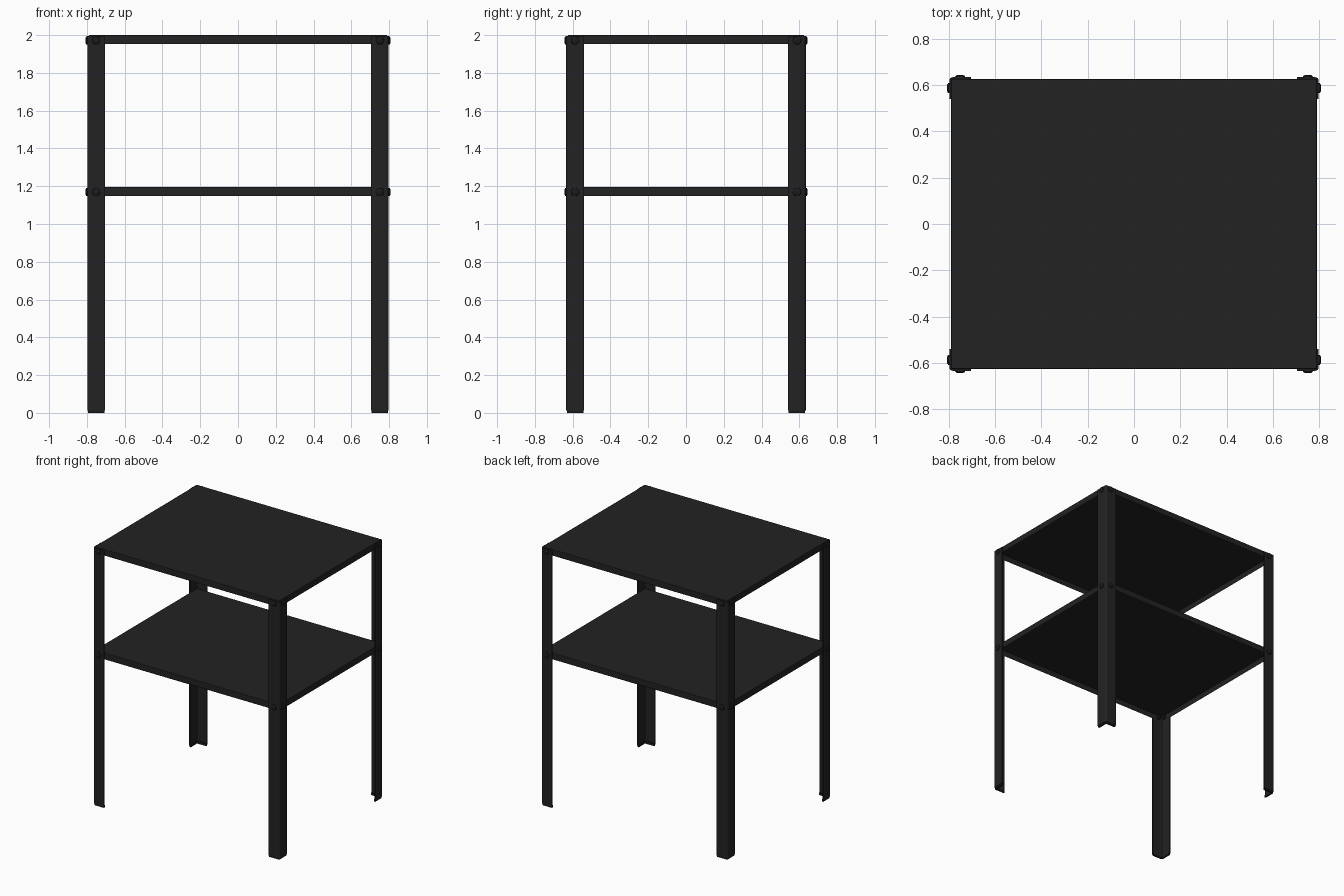
import bpy, bmesh, math
from mathutils import Matrix, Vector

cube = bpy.data.objects.get("Cube")
if cube:
    bpy.data.objects.remove(cube, do_unlink=True)

HX, HY = 0.798, 0.634      # outer half size over the legs
T = 0.008                  # sheet thickness
FLANGE = 0.094             # width of each leg flange
SHELVES = {"top_shelf": 2.0, "lower_shelf": 1.197}
RIM = 0.05                 # shelf rim depth


def material(name, rgb):
    m = bpy.data.materials.new(name)
    m.use_nodes = True
    m.diffuse_color = (*rgb, 1)
    m.node_tree.nodes["Principled BSDF"].inputs["Base Color"].default_value = (*rgb, 1)
    return m


STEEL = material("black_steel", (0.016, 0.016, 0.016))
BOLT = material("bolt_black", (0.011, 0.011, 0.011))
RUBBER = material("foot_black", (0.011, 0.011, 0.011))


def make(name, bm, mat, smooth=True):
    bmesh.ops.recalc_face_normals(bm, faces=bm.faces)
    me = bpy.data.meshes.new(name)
    bm.to_mesh(me)
    bm.free()
    me.materials.append(mat)
    ob = bpy.data.objects.new(name, me)
    bpy.context.collection.objects.link(ob)
    if smooth:
        bpy.ops.object.select_all(action='DESELECT')
        ob.select_set(True)
        bpy.context.view_layer.objects.active = ob
        bpy.ops.object.shade_smooth_by_angle(angle=math.radians(35))
    return ob


def arc(cx, cy, r, steps=5):
    """Quarter bend from the +x side round to the +y side."""
    return [(cx + r * math.cos(a), cy + r * math.sin(a))
            for a in (math.pi / 2 * i / steps for i in range(steps + 1))]


def prism(bm, points, z0, z1):
    face = bm.faces.new([bm.verts.new((x, y, z0)) for x, y in points])
    out = bmesh.ops.extrude_face_region(bm, geom=[face])
    top = [v for v in out["geom"] if isinstance(v, bmesh.types.BMVert)]
    bmesh.ops.translate(bm, verts=top, vec=(0, 0, z1 - z0))


def angle_profile(inset, thick, width):
    """L-shaped section with a rounded bend at the +x +y corner."""
    x, y, r = HX - inset, HY - inset, 0.014
    outer = arc(x - r, y - r, r)
    inner = arc(x - r, y - r, max(r - thick, 0.003))
    xi, yi = inner[0][0], inner[-1][1]
    return ([(x, HY - width)] + outer + [(HX - width, y), (HX - width, yi)]
            + inner[::-1] + [(xi, HY - width)])


# Shelves: sheet trays with rims folded down
for name, z in SHELVES.items():
    bm = bmesh.new()
    bmesh.ops.create_cube(bm, size=1)
    bmesh.ops.scale(bm, verts=bm.verts, vec=(2 * (HX - T), 2 * (HY - T), RIM))
    bmesh.ops.translate(bm, verts=bm.verts, vec=(0, 0, z - RIM / 2))
    bm.faces.ensure_lookup_table()
    under = min(bm.faces, key=lambda f: f.calc_center_median().z)
    bmesh.ops.inset_region(bm, faces=[under], thickness=T)
    bmesh.ops.translate(bm, verts=under.verts, vec=(0, 0, RIM - T))
    tray = make(name, bm, STEEL, smooth=False)
    bevel = tray.modifiers.new("folded_edges", 'BEVEL')
    bevel.width = 0.003
    bevel.segments = 2


def add_bolt(bm, pos, outward):
    """Domed head outside, hexagonal nut inside the rim."""
    rot = Vector((0, 0, 1)).rotation_difference(outward).to_matrix().to_4x4()
    place = Matrix.Translation(pos) @ rot
    for r1, r2, depth, sides, off in ((0.022, 0.021, 0.005, 20, 0.0025),
                                      (0.021, 0.013, 0.005, 20, 0.0075),
                                      (0.017, 0.017, 0.012, 6, -2 * T - 0.006)):
        bmesh.ops.create_cone(bm, cap_ends=True, segments=sides, radius1=r1,
                              radius2=r2, depth=depth,
                              matrix=place @ Matrix.Translation((0, 0, off)))


# Corner legs, feet and bolts, mirrored to all four corners
for sx, side in ((1, "left"), (-1, "right")):
    for sy, end in ((-1, "front"), (1, "back")):
        flip = Matrix.Diagonal((sx, sy, 1, 1))
        tag = end + "_" + side

        leg = bmesh.new()
        prism(leg, angle_profile(0, T, FLANGE), 0.012, 1.994)
        foot = bmesh.new()
        prism(foot, angle_profile(0.003, 0.012, FLANGE - 0.003), 0, 0.018)
        bolts = bmesh.new()
        for z in SHELVES.values():
            zc = z - 0.028
            add_bolt(bolts, Vector((HX, HY - 0.047, zc)), Vector((1, 0, 0)))
            add_bolt(bolts, Vector((HX - 0.047, HY, zc)), Vector((0, 1, 0)))

        for part, bm, mat in (("leg", leg, STEEL), ("foot", foot, RUBBER),
                              ("bolts", bolts, BOLT)):
            bmesh.ops.transform(bm, matrix=flip, verts=bm.verts)
            make(tag + "_" + part, bm, mat)
